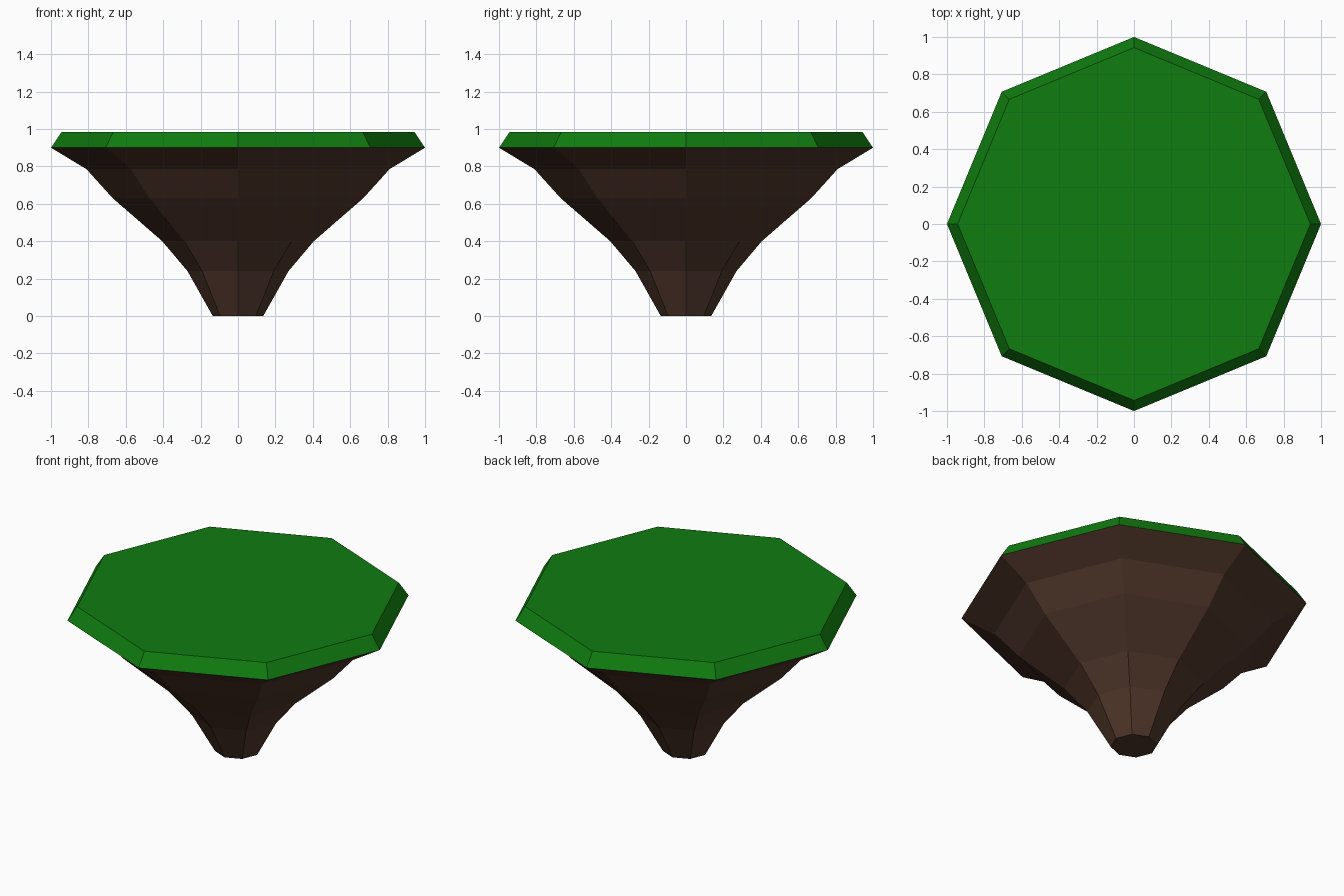
import bpy, bmesh, math

if "Cube" in bpy.data.objects:
    bpy.data.objects.remove(bpy.data.objects["Cube"])

SIDES = 8


def material(name, color):
    m = bpy.data.materials.new(name)
    m.diffuse_color = (*color, 1)
    m.use_nodes = True
    m.node_tree.nodes["Principled BSDF"].inputs["Base Color"].default_value = m.diffuse_color
    return m


def lathe(name, profile, mat, cap_bottom, cap_top):
    """Stack octagonal rings given as (radius, height) and skin them."""
    bm = bmesh.new()
    rings = [[bm.verts.new((r * math.cos(2 * math.pi * i / SIDES),
                            r * math.sin(2 * math.pi * i / SIDES), z))
              for i in range(SIDES)] for r, z in profile]
    for low, high in zip(rings, rings[1:]):
        for i in range(SIDES):
            j = (i + 1) % SIDES
            bm.faces.new((low[i], low[j], high[j], high[i]))
    if cap_bottom:
        bm.faces.new(rings[0][::-1])
    if cap_top:
        bm.faces.new(rings[-1])
    mesh = bpy.data.meshes.new(name)
    bm.to_mesh(mesh)
    bm.free()
    mesh.materials.append(mat)
    obj = bpy.data.objects.new(name, mesh)
    bpy.context.collection.objects.link(obj)
    return obj


grass = material("grass green", (0.005, 0.2, 0.005))
soil = material("soil brown", (0.08, 0.037, 0.023))

# Tapering earth underside of the floating island
lathe("earth_base", [(0.135, 0), (0.27, 0.24), (0.405, 0.40), (0.67, 0.63),
                     (0.81, 0.785), (1.0, 0.90)], soil, True, False)

# Bevelled grass slab on top
lathe("grass_top", [(1.0, 0.90), (0.943, 0.985)], grass, False, True)
